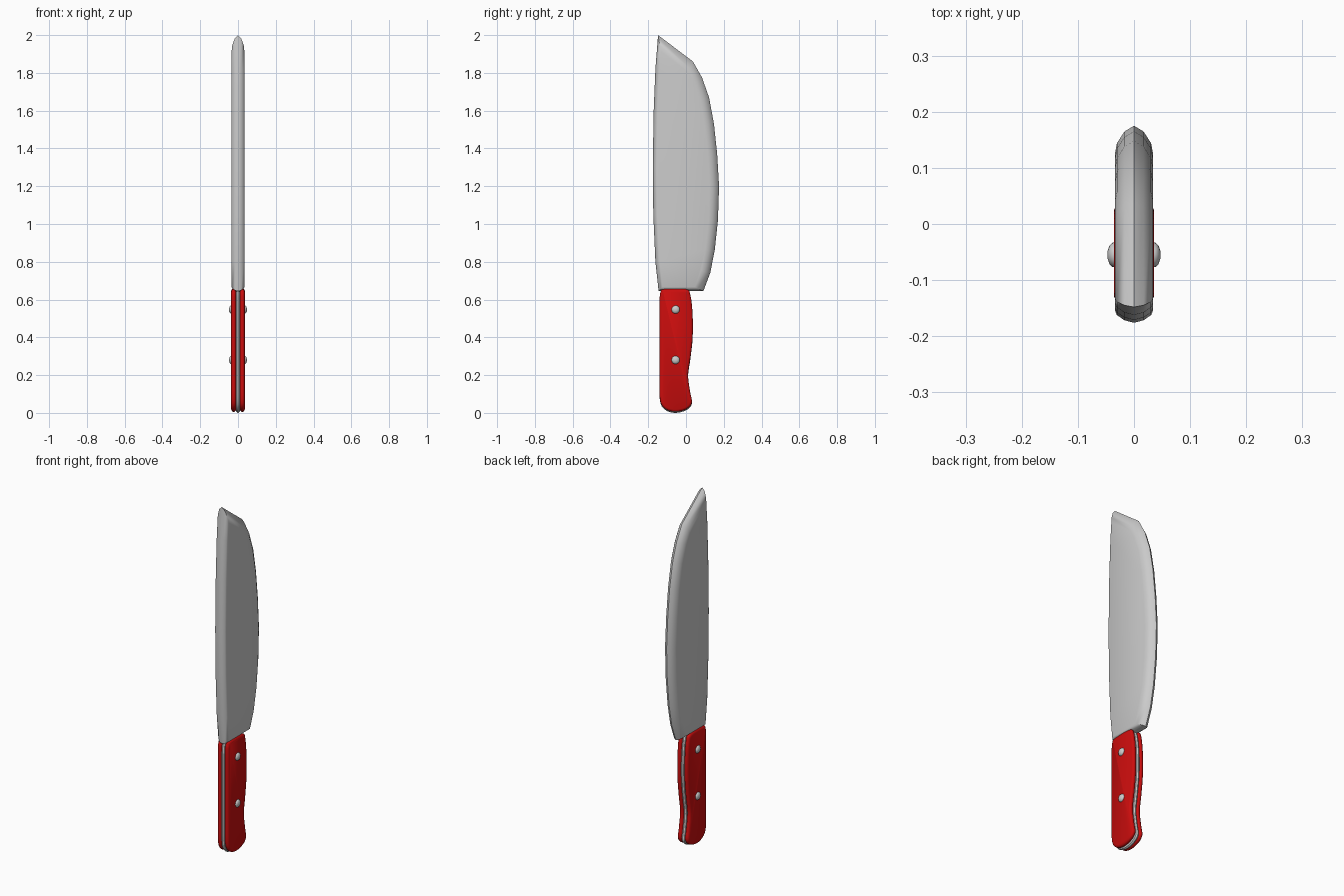
import bpy, bmesh, math
from mathutils import Vector

if "Cube" in bpy.data.objects:
    bpy.data.objects.remove(bpy.data.objects["Cube"])


def finish(bm, name, mat=None, angle=35):
    bmesh.ops.recalc_face_normals(bm, faces=bm.faces)
    me = bpy.data.meshes.new(name)
    bm.to_mesh(me)
    bm.free()
    ob = bpy.data.objects.new(name, me)
    bpy.context.collection.objects.link(ob)
    if mat:
        me.materials.append(mat)
    bpy.ops.object.select_all(action='DESELECT')
    ob.select_set(True)
    bpy.context.view_layer.objects.active = ob
    bpy.ops.object.shade_smooth_by_angle(angle=math.radians(angle))
    return ob


def inset_vectors(pts, widths):
    """Inward offset of each clockwise (y, z) point; widths[i] belongs to edge i -> i+1."""
    n = len(pts)
    normals = []
    for i in range(n):
        d = (Vector(pts[(i + 1) % n]) - Vector(pts[i])).normalized()
        normals.append(Vector((d.y, -d.x)))
    out = []
    for i in range(n):
        a, b, wa, wb = normals[i - 1], normals[i], widths[i - 1], widths[i]
        det = a.x * b.y - a.y * b.x
        if abs(det) < 0.03:
            out.append((a + b).normalized() * (wa + wb) / 2)
        else:
            out.append(Vector(((wa * b.y - wb * a.y) / det, (a.x * wb - b.x * wa) / det)))
    return out


def slab(name, pts, widths, section, mat=None, angle=35):
    """Plate with a rounded rim: section is a list of (x, inset fraction)."""
    offs = inset_vectors(pts, widths)
    bm = bmesh.new()
    rings = []
    for x, f in section:
        rings.append([bm.verts.new((x, p[0] + o.x * f, p[1] + o.y * f))
                      for p, o in zip(pts, offs)])
    n = len(pts)
    for r, s in zip(rings, rings[1:]):
        for i in range(n):
            j = (i + 1) % n
            bm.faces.new((r[i], r[j], s[j], s[i]))
    bm.faces.new(rings[0])
    bm.faces.new(rings[-1])
    return finish(bm, name, mat, angle)


def smooth_loop(pts, steps=4):
    """Closed Catmull-Rom curve through the points."""
    out, n = [], len(pts)
    for i in range(n):
        a, b, c, d = (Vector(pts[(i + k) % n]) for k in (-1, 0, 1, 2))
        for s in range(steps):
            t = s / steps
            out.append(tuple(0.5 * (2 * b + (c - a) * t + (2 * a - 5 * b + 4 * c - d) * t * t
                                    + (3 * b - a - 3 * c + d) * t ** 3)))
    return out


red = bpy.data.materials.new("red")
red.diffuse_color = (0.6, 0.004, 0.004, 1)
red.use_nodes = True
red.node_tree.nodes["Principled BSDF"].inputs["Base Color"].default_value = red.diffuse_color

# Blade: tip, sloped front, curved cutting edge, heel, spine
outline = [(-0.148, 2.0), (0.037, 1.86), (0.085, 1.775), (0.122, 1.67), (0.148, 1.53),
           (0.165, 1.37), (0.175, 1.2), (0.169, 1.02), (0.152, 0.86), (0.128, 0.74),
           (0.092, 0.645), (-0.145, 0.645), (-0.162, 0.8), (-0.173, 1.05),
           (-0.176, 1.3), (-0.171, 1.6), (-0.162, 1.82)]
widths = [0.06] + [0.05] * 9 + [0.022] + [0.022] * 6
half = [(0.034, 1), (0.0305, 0.62), (0.017, 0.2)]
section = [(-x, f) for x, f in half] + [(0, 0)] + half[::-1]
slab("blade", outline, widths, section)

# Handle outline shared by tang and scales
handle = smooth_loop([(-0.115, 0.655), (0.0, 0.655), (0.024, 0.62), (0.035, 0.52),
                      (0.035, 0.40), (0.023, 0.29), (0.011, 0.20), (0.022, 0.11),
                      (0.031, 0.055), (0.005, 0.022), (-0.055, 0.006), (-0.11, 0.022),
                      (-0.138, 0.07), (-0.14, 0.2), (-0.14, 0.4), (-0.14, 0.59),
                      (-0.134, 0.64)])
rim = [0.012] * len(handle)

# Tang between the two scales
tang = [(y, z - 0.006) for y, z in handle]
slab("tang", tang, rim, [(-0.011, 0.9), (-0.008, 0.35), (0, 0), (0.008, 0.35), (0.011, 0.9)])

for side, name in ((-1, "left"), (1, "right")):
    # Red handle scale with rounded rims
    sec = [(0.010, 0.9), (0.013, 0.35), (0.018, 0.0), (0.027, 0.0), (0.032, 0.3), (0.036, 1)]
    slab(name + "_scale", handle, rim, [(side * x, f) for x, f in sec], red, 50)

    # Domed rivets
    for k, z in enumerate((0.547, 0.28)):
        bm = bmesh.new()
        rings = []
        for x, r in ((0.030, 0.022), (0.038, 0.022), (0.044, 0.016), (0.047, 0.007)):
            rings.append([bm.verts.new((side * x, -0.055 + r * math.cos(a * math.pi / 6),
                                        z + r * math.sin(a * math.pi / 6))) for a in range(12)])
        for p, q in zip(rings, rings[1:]):
            for i in range(12):
                j = (i + 1) % 12
                bm.faces.new((p[i], p[j], q[j], q[i]))
        bm.faces.new(rings[0])
        bm.faces.new(rings[-1])
        finish(bm, f"{name}_rivet_{k + 1}", None, 50)
